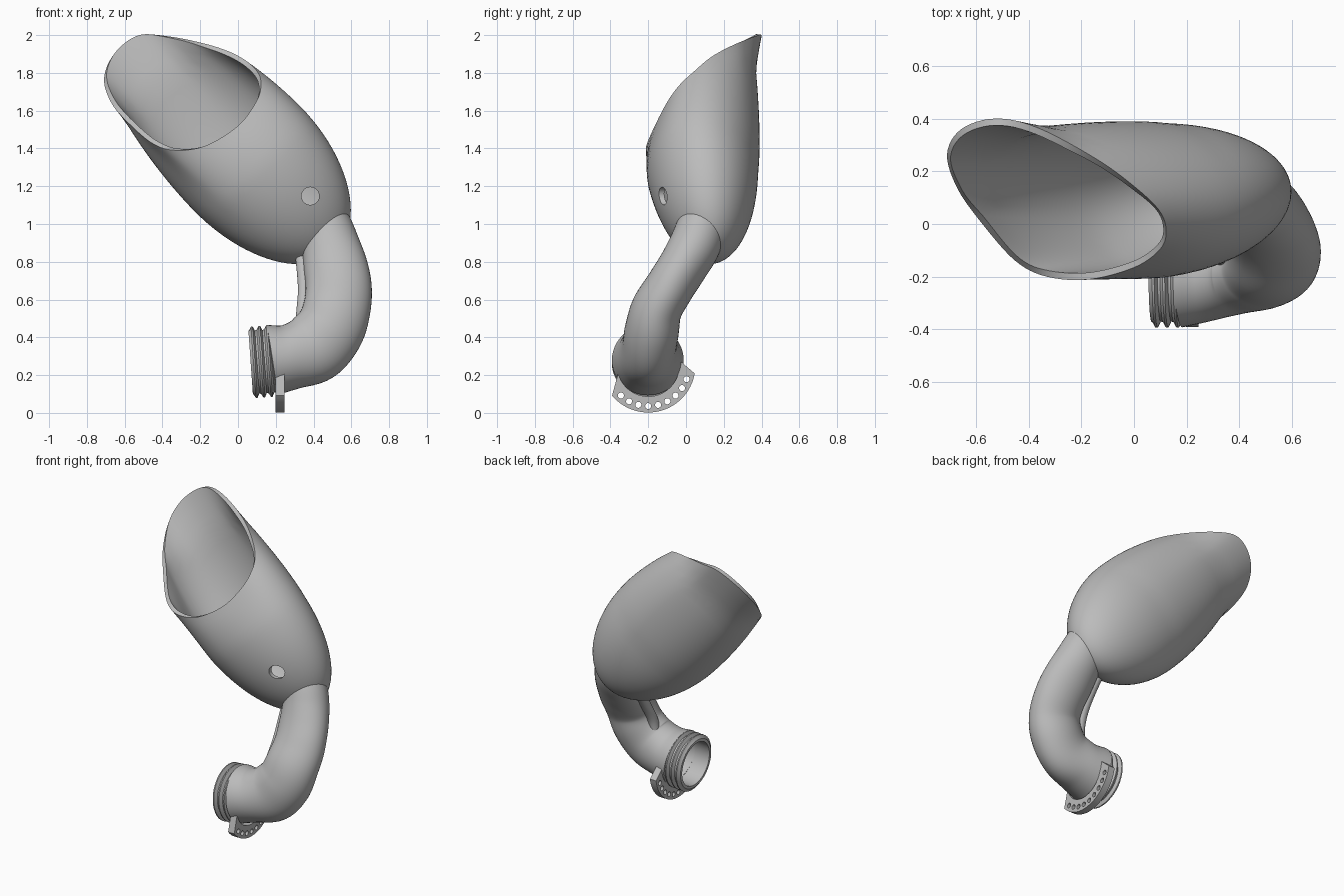
import bpy, bmesh, math
from mathutils import Vector, Matrix

cube = bpy.data.objects.get("Cube")
if cube:
    bpy.data.objects.remove(cube, do_unlink=True)

grey = bpy.data.materials.new("plain_grey")
grey.use_nodes = True
grey.diffuse_color = (0.5, 0.5, 0.5, 1)
grey.node_tree.nodes["Principled BSDF"].inputs["Base Color"].default_value = grey.diffuse_color


def new_object(name, bm):
    bmesh.ops.remove_doubles(bm, verts=bm.verts, dist=1e-5)
    bmesh.ops.recalc_face_normals(bm, faces=bm.faces)
    mesh = bpy.data.meshes.new(name)
    bm.to_mesh(mesh)
    bm.free()
    mesh.materials.append(grey)
    ob = bpy.data.objects.new(name, mesh)
    bpy.context.collection.objects.link(ob)
    return ob


def skin(name, rings, caps=()):
    """Join closed rings of points into a surface; caps lists the ring indices to fill."""
    bm = bmesh.new()
    loops = [[bm.verts.new(p) for p in ring] for ring in rings]
    for lo, hi in zip(loops, loops[1:]):
        for i in range(len(lo)):
            bm.faces.new((lo[i - 1], lo[i], hi[i], hi[i - 1]))
    for c in caps:
        bm.faces.new(loops[c])
    return new_object(name, bm)


def spline(points, steps, closed=False):
    """Catmull-Rom curve through tuples of any length."""
    n, out = len(points), []
    for i in range(n if closed else n - 1):
        p = [points[j % n if closed else max(0, min(n - 1, j))] for j in range(i - 1, i + 3)]
        for k in range(steps):
            t = k / steps
            out.append([0.5 * (2 * b + (c - a) * t + (2 * a - 5 * b + 4 * c - d) * t * t
                               + (3 * b - a - 3 * c + d) * t ** 3) for a, b, c, d in zip(*p)])
    if not closed:
        out.append(list(points[-1]))
    return out


def sweep(name, stations, sides, caps=()):
    """Sweep an ellipse along stations of (x, y, z, half width in bend, half depth)."""
    path = spline(stations, 6)
    rings = []
    for i, (x, y, z, a, b) in enumerate(path):
        tangent = (Vector(path[min(i + 1, len(path) - 1)][:3]) - Vector(path[max(i - 1, 0)][:3])).normalized()
        across = tangent.cross(Vector((0, 1, 0))).normalized()
        depth = across.cross(tangent)
        rings.append([Vector((x, y, z)) + across * a * math.cos(t) + depth * b * math.sin(t)
                      for t in (math.tau * k / sides for k in range(sides))])
    return skin(name, rings, caps)


def cylinders(name, centres, radius, length, turn):
    bm = bmesh.new()
    for c in centres:
        bmesh.ops.create_cone(bm, cap_ends=True, segments=24, radius1=radius, radius2=radius,
                              depth=length, matrix=Matrix.Translation(c) @ turn)
    ob = new_object(name, bm)
    ob.hide_render = True
    return ob


def solidify(ob, thickness):
    m = ob.modifiers.new("wall", 'SOLIDIFY')
    m.thickness, m.offset = thickness, -1


def cut(ob, cutter):
    m = ob.modifiers.new("cut", 'BOOLEAN')
    m.operation, m.solver, m.object = 'DIFFERENCE', 'EXACT', cutter


def finish(ob, angle=35):
    """Bake the modifiers and smooth all but the sharp edges."""
    bpy.context.view_layer.update()
    graph = bpy.context.evaluated_depsgraph_get()
    mesh = bpy.data.meshes.new_from_object(ob.evaluated_get(graph))
    ob.modifiers.clear()
    ob.data = mesh
    bpy.ops.object.select_all(action='DESELECT')
    ob.select_set(True)
    bpy.context.view_layer.objects.active = ob
    bpy.ops.object.shade_smooth_by_angle(angle=math.radians(angle))


# Horn cup: a rounded base, a slight waist and a flared, slanted rim
AXIS, SIDE = Vector((-0.69, 0, 0.724)), Vector((0.724, 0, 0.69))
CENTRE = Vector((0.11, 0.085, 1.285))
WIDE, DEEP, BASE = 0.397, 0.3, -0.59
rim = spline([(-0.17, -0.21, 1.415), (0, -0.165, 1.52), (0.095, -0.1, 1.645), (0.122, -0.035, 1.735),
              (0.1, 0.045, 1.81), (0.01, 0.135, 1.885), (-0.14, 0.245, 1.945), (-0.365, 0.365, 1.993),
              (-0.525, 0.4, 1.995), (-0.655, 0.36, 1.9), (-0.709, 0.265, 1.77), (-0.67, 0.135, 1.64),
              (-0.575, 0, 1.53), (-0.45, -0.14, 1.425), (-0.33, -0.2, 1.39)], 6, closed=True)


def dome(s, start):
    """Elliptical profile, closed at BASE and full from start upward."""
    return math.sqrt(max(0, 1 - (max(0, start - s) / (start - BASE)) ** 2))


def cup_point(angle, s):
    waist = 1 - 0.17 * min(1, max(0, (s - 0.1) / 0.6)) ** 2
    lean = Vector((0, -0.075 * min(s, 0), 0))
    return CENTRE + lean + AXIS * s + SIDE * WIDE * waist * dome(s, 0.1) * math.cos(angle) \
        + Vector((0, DEEP * waist * dome(s, 0.13) * math.sin(angle), 0))


def cup_rings(rows):
    rings = []
    for j in range(rows + 1):
        v = j / rows
        ring = []
        for p in map(Vector, rim):
            d = p - CENTRE
            angle, top = math.atan2(d.y / DEEP, d.dot(SIDE) / WIDE), d.dot(AXIS)
            ring.append(cup_point(angle, BASE + (top - BASE) * v * v)
                        + (p - cup_point(angle, top)) * v ** 7)
        rings.append(ring)
    return rings


cup = skin("horn_cup", cup_rings(32))
solidify(cup, 0.026)
cut(cup, cylinders("cup_hole_cutter", [(0.383, -0.12, 1.148)], 0.047, 0.24,
                   Matrix.Rotation(math.pi / 2, 4, 'X')))
volume = skin("cup_volume_cutter", cup_rings(32), caps=(-1,))
volume.hide_render = True

# Elbow pipe from the collar up to the cup
pipe = sweep("elbow_pipe", [
    (0.18, -0.202, 0.279, 0.188, 0.19), (0.28, -0.2, 0.297, 0.173, 0.17),
    (0.4, -0.195, 0.345, 0.188, 0.145), (0.485, -0.18, 0.44, 0.183, 0.143),
    (0.523, -0.155, 0.55, 0.178, 0.135), (0.533, -0.09, 0.66, 0.175, 0.13),
    (0.517, -0.02, 0.77, 0.17, 0.13), (0.492, 0.043, 0.88, 0.155, 0.135),
    (0.465, 0.08, 0.98, 0.14, 0.13), (0.42, 0.11, 1.09, 0.12, 0.11)], 48)
solidify(pipe, 0.04)
cut(pipe, volume)

# Thin strut behind the elbow
strut = sweep("strut", [
    (0.33, -0.14, 0.42, 0.035, 0.035), (0.342, -0.12, 0.54, 0.033, 0.033),
    (0.35, -0.05, 0.67, 0.033, 0.033), (0.335, 0.07, 0.86, 0.035, 0.035)], 20, caps=(0, -1))
cut(strut, volume)

# Ridged collar, revolved about a slightly tilted axis
profile = [(0.13, 0.149), (0, 0.149), (0, 0.168)]
for k in range(3):
    x = 0.004 + 0.04 * k
    profile += [(x, 0.17), (x + 0.011, 0.19), (x + 0.019, 0.19), (x + 0.03, 0.167)]
profile += [(0.13, 0.167), profile[0]]
along, up = Vector((0.9976, 0, 0.07)), Vector((-0.07, 0, 0.9976))
collar = skin("ridged_collar", [
    [Vector((0.067, -0.203, 0.267)) + along * x + up * r * math.cos(t) + Vector((0, r * math.sin(t), 0))
     for t in (math.tau * i / 48 for i in range(48))] for x, r in profile])

# Crescent flange with a row of holes
HUB = Vector((0.198, -0.2, 0.252))


def around(radius, degrees, x=0.0):
    t = math.radians(degrees)
    return HUB + Vector((x, radius * math.cos(t), radius * math.sin(t)))


outline = [(0.25, 220 + 130 * i / 30) for i in range(31)] + [(0.165, 370 - 175 * i / 30) for i in range(31)]
flange = skin("crescent_flange", [[around(r, a, x) for r, a in outline] for x in (0, 0.047)], caps=(0, -1))
cut(flange, cylinders("flange_hole_cutter", [around(0.216, 228 + 14 * i, 0.02) for i in range(9)],
                      0.016, 0.2, Matrix.Rotation(math.pi / 2, 4, 'Y')))

for part in (cup, pipe, strut, collar, flange):
    finish(part)
for ob in list(bpy.context.scene.objects):
    if ob.name.endswith("_cutter"):
        bpy.data.objects.remove(ob, do_unlink=True)
